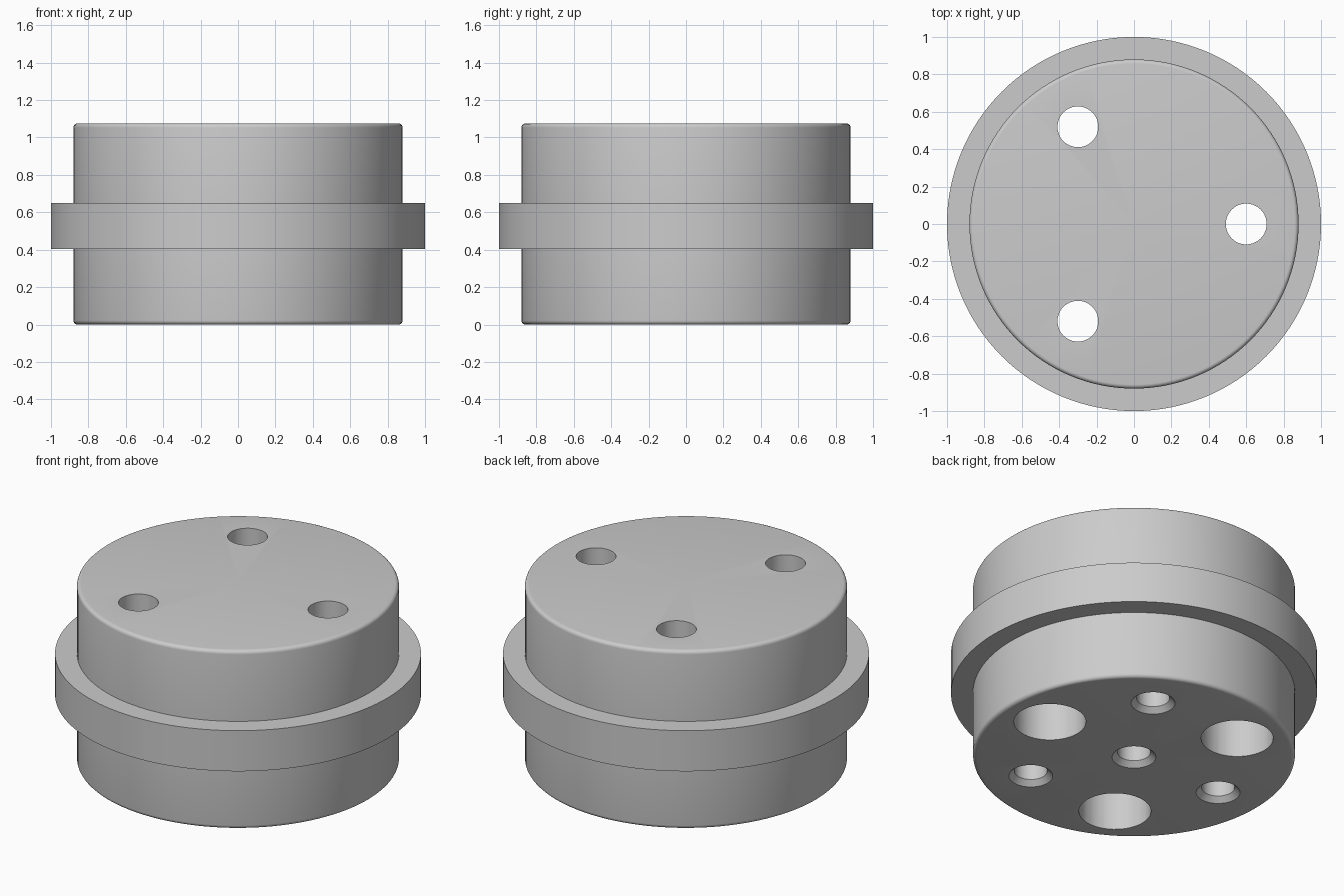
import bpy
import bmesh
from math import radians, cos, sin, pi

if "Cube" in bpy.data.objects:
    bpy.data.objects.remove(bpy.data.objects["Cube"], do_unlink=True)

HEIGHT, BODY_R, FILLET = 1.075, 0.88, 0.022
FLANGE_LOW, FLANGE_HIGH = 0.405, 0.65
BOLT_CIRCLE = 0.6

grey = bpy.data.materials.new("machined grey")
grey.use_nodes = True
colour = (0.6, 0.6, 0.6, 1)
grey.diffuse_color = colour
grey.node_tree.nodes["Principled BSDF"].inputs["Base Color"].default_value = colour


def lathe(name, profile, steps, spot=(0, 0)):
    """Turn an (r, z) profile, running from axis to axis, into a closed solid."""
    bm = bmesh.new()
    verts = [bm.verts.new((r, 0, z)) for r, z in profile]
    edges = [bm.edges.new(pair) for pair in zip(verts, verts[1:])]
    bmesh.ops.spin(bm, geom=verts + edges, cent=(0, 0, 0), axis=(0, 0, 1),
                   angle=2 * pi, steps=steps, use_merge=True)
    bmesh.ops.remove_doubles(bm, verts=bm.verts, dist=0.0001)
    bmesh.ops.recalc_face_normals(bm, faces=bm.faces)
    mesh = bpy.data.meshes.new(name)
    bm.to_mesh(mesh)
    bm.free()
    mesh.materials.append(grey)
    obj = bpy.data.objects.new(name, mesh)
    obj.location = (*spot, 0)
    bpy.context.collection.objects.link(obj)
    return obj


def fillet(z, start):
    """Quarter round at the rim of the body."""
    angles = [radians(start + 90 * i / 5) for i in range(6)]
    return [(BODY_R - FILLET + FILLET * cos(a), z + FILLET * sin(a)) for a in angles]


# Turned body with a square flange and rounded rims
body = lathe("flanged_body",
             [(0, 0)] + fillet(FILLET, -90)
             + [(BODY_R, FLANGE_LOW), (1, FLANGE_LOW), (1, FLANGE_HIGH), (BODY_R, FLANGE_HIGH)]
             + fillet(HEIGHT - FILLET, 0) + [(0, HEIGHT)], 128)

# Hole profiles: counterbored through holes, and chamfered blind holes
through = [(0, -0.1), (0.197, -0.1), (0.197, 0.54), (0.109, 0.54), (0.109, 1.2), (0, 1.2)]
blind = [(0, -0.1), (0.22, -0.1), (0.09, 0.03), (0.09, 0.4), (0, 0.45)]


def on_circle(degrees):
    return BOLT_CIRCLE * cos(radians(degrees)), BOLT_CIRCLE * sin(radians(degrees))


cutters = [lathe("blind_hole_cutter", blind, 48)]
for turn in (0, 120, 240):
    cutters.append(lathe("through_hole_cutter", through, 48, on_circle(turn)))
    cutters.append(lathe("blind_hole_cutter", blind, 48, on_circle(turn + 60)))

# Drill the holes, then discard the cutters
bpy.ops.object.select_all(action="DESELECT")
body.select_set(True)
bpy.context.view_layer.objects.active = body
for cutter in cutters:
    cutter.hide_render = True
    drill = body.modifiers.new("drill", "BOOLEAN")
    drill.operation = "DIFFERENCE"
    drill.solver = "EXACT"
    drill.object = cutter
    bpy.ops.object.modifier_apply(modifier=drill.name)
for cutter in cutters:
    bpy.data.objects.remove(cutter, do_unlink=True)

bpy.ops.object.shade_smooth_by_angle(angle=radians(30))
